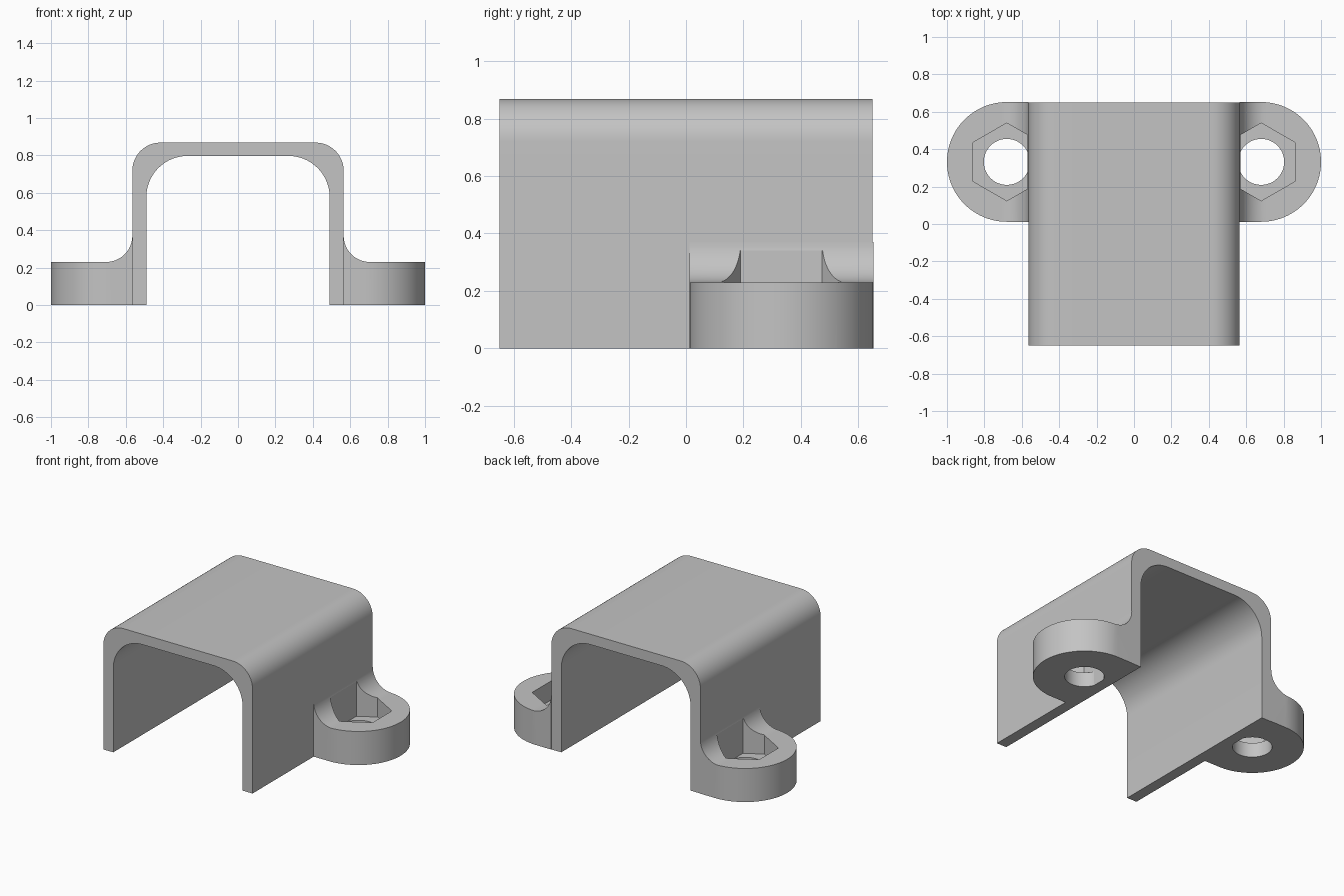
import bpy, bmesh
from math import sin, cos, pi, radians
from mathutils import Vector

cube = bpy.data.objects.get("Cube")
if cube:
    bpy.data.objects.remove(cube, do_unlink=True)

grey = bpy.data.materials.new("plain grey")
grey.use_nodes = True
colour = (0.55, 0.55, 0.55, 1)
grey.diffuse_color = colour
grey.node_tree.nodes["Principled BSDF"].inputs["Base Color"].default_value = colour


def arc(cx, cy, r, start, end, steps=16):
    """Points on an arc, angles in degrees."""
    angles = [radians(start + (end - start) * i / steps) for i in range(steps + 1)]
    return [(cx + r * cos(a), cy + r * sin(a)) for a in angles]


def prism(name, outline, low, high, axis):
    """Extrude a closed outline along y (outline in xz) or z (outline in xy)."""
    bm = bmesh.new()
    place = (lambda u, v: (u, low, v)) if axis == "y" else (lambda u, v: (u, v, low))
    face = bm.faces.new([bm.verts.new(place(u, v)) for u, v in outline])
    shift = Vector((0, high - low, 0)) if axis == "y" else Vector((0, 0, high - low))
    grown = bmesh.ops.extrude_face_region(bm, geom=[face])["geom"]
    bmesh.ops.translate(bm, vec=shift, verts=[g for g in grown if isinstance(g, bmesh.types.BMVert)])
    bmesh.ops.recalc_face_normals(bm, faces=bm.faces)
    mesh = bpy.data.meshes.new(name)
    bm.to_mesh(mesh)
    bm.free()
    mesh.materials.append(grey)
    obj = bpy.data.objects.new(name, mesh)
    bpy.context.collection.objects.link(obj)
    return obj


def activate(obj):
    bpy.ops.object.select_all(action="DESELECT")
    obj.select_set(True)
    bpy.context.view_layer.objects.active = obj


def combine(obj, tool, operation):
    """Apply a boolean and discard the tool."""
    mod = obj.modifiers.new("cut", "BOOLEAN")
    mod.operation, mod.object, mod.solver = operation, tool, "EXACT"
    activate(obj)
    bpy.ops.object.modifier_apply(modifier=mod.name)
    bpy.data.objects.remove(tool, do_unlink=True)


def smooth(obj):
    activate(obj)
    bpy.ops.object.shade_smooth_by_angle(angle=radians(30))


# Channel-shaped cover: rounded outside, larger radius inside
wall, inner, top, ceiling = 0.565, 0.49, 0.868, 0.797
outer_r, inner_r = 0.15, 0.22
half = [(inner, 0), (wall, 0)] + arc(wall - outer_r, top - outer_r, outer_r, 0, 90)
under = arc(inner - inner_r, ceiling - inner_r, inner_r, 90, 0)
outline = half + [(-x, z) for x, z in reversed(half)]
outline += [(-x, z) for x, z in reversed(under)] + under
cover = prism("cover", outline, -0.65, 0.65, "y")
smooth(cover)

# Mounting ears: rounded plan, with a fillet running up to the wall
cx, cy, ear_r, ear_top, fillet = 0.68, 0.332, 0.32, 0.23, 0.14
plan = [(wall, cy - ear_r)] + arc(cx, cy, ear_r, -90, 90, 48) + [(wall, cy + ear_r)]
ears = prism("mounting_ears", plan, 0, 0.5, "z")
side = [(wall, 0), (1.1, 0), (1.1, ear_top)]
side += arc(wall + fillet, ear_top + fillet, fillet, 270, 180)
combine(ears, prism("ear_side", side, -0.1, 0.8, "y"), "INTERSECT")

# Hexagonal nut pocket and round bolt hole
hexagon = [(cx + 0.208 * sin(i * pi / 3), cy + 0.208 * cos(i * pi / 3)) for i in range(6)]
combine(ears, prism("nut_pocket", hexagon, 0.1, 0.34, "z"), "DIFFERENCE")
circle = arc(cx, cy, 0.123, 0, 360, 48)[:-1]
combine(ears, prism("bolt_hole", circle, -0.1, 0.2, "z"), "DIFFERENCE")

# Same ear on the other side
mirror = ears.modifiers.new("mirror", "MIRROR")
mirror.use_mirror_merge = False
activate(ears)
bpy.ops.object.modifier_apply(modifier=mirror.name)
smooth(ears)
